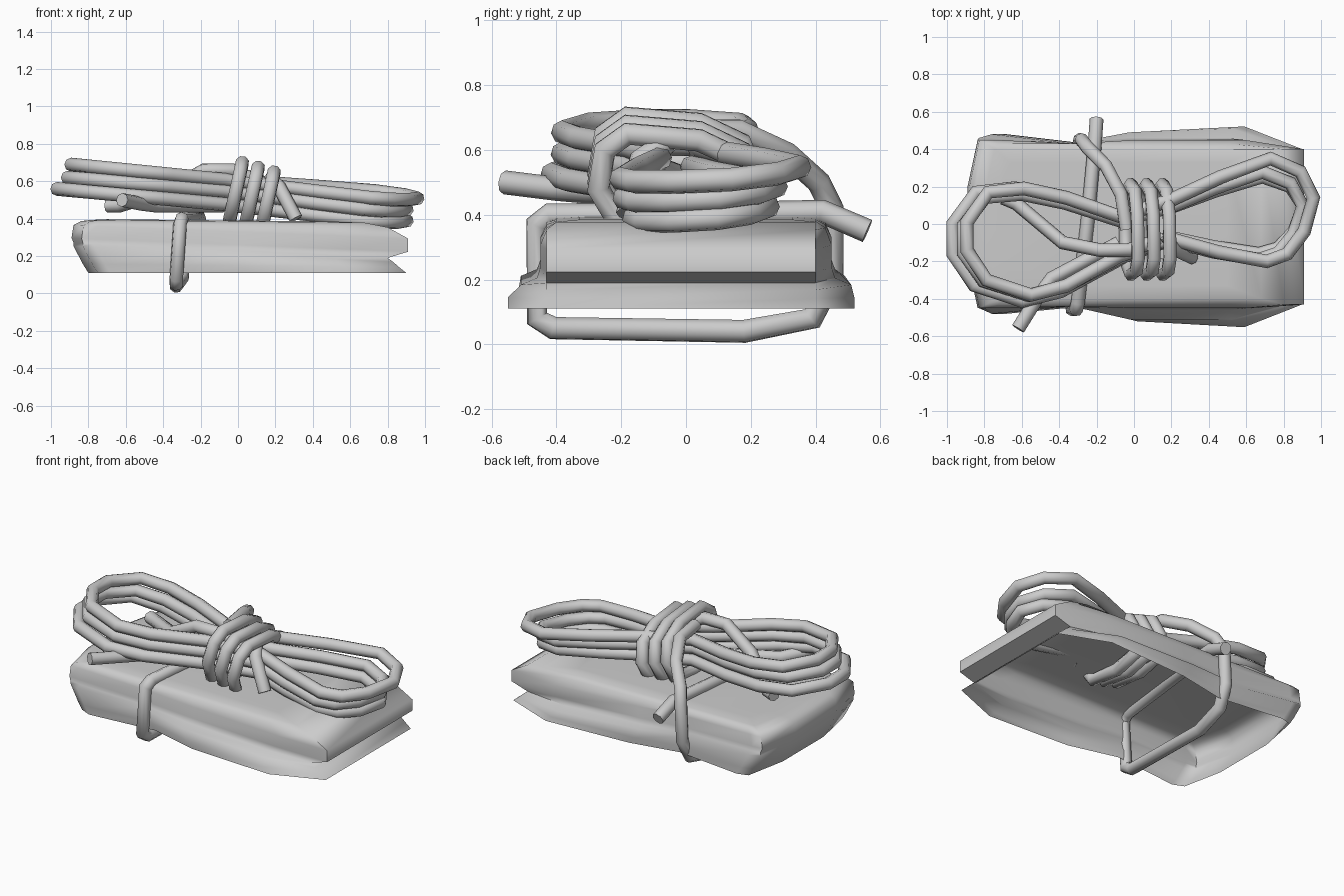
import bpy
import bmesh
import math
from mathutils import Vector

UNIT = 0.01          # coordinates below are written in hundredths
ROPE_RADIUS = 0.037

if "Cube" in bpy.data.objects:
    bpy.data.objects.remove(bpy.data.objects["Cube"], do_unlink=True)

# One plain grey for everything
grey = bpy.data.materials.new("plain_grey")
grey.use_nodes = True
grey.diffuse_color = (0.6, 0.6, 0.6, 1)
grey.node_tree.nodes["Principled BSDF"].inputs["Base Color"].default_value = grey.diffuse_color


def finish(obj, angle):
    """Assign the material and smooth the soft edges."""
    bpy.ops.object.select_all(action="DESELECT")
    obj.select_set(True)
    bpy.context.view_layer.objects.active = obj
    if obj.type == "CURVE":
        bpy.ops.object.convert(target="MESH")
        obj = bpy.context.view_layer.objects.active
    obj.data.materials.clear()
    obj.data.materials.append(grey)
    bpy.ops.object.shade_smooth_by_angle(angle=math.radians(angle))


def rope(name, points, closed=False):
    """Sweep an eight-sided rope along straight segments."""
    curve = bpy.data.curves.new(name, "CURVE")
    curve.dimensions = "3D"
    curve.bevel_depth = ROPE_RADIUS
    curve.bevel_resolution = 2
    curve.use_fill_caps = not closed
    spline = curve.splines.new("POLY")
    spline.points.add(len(points) - 1)
    for target, point in zip(spline.points, points):
        target.co = (*(Vector(point) * UNIT), 1)
    spline.use_cyclic_u = closed
    obj = bpy.data.objects.new(name, curve)
    bpy.context.collection.objects.link(obj)
    finish(obj, 50)


def blend(a, b, t):
    return a + (b - a) * t


# Folded cloth: a hollow shell lofted through rings, narrower above the fold
outline = [(0, -20), (3, -45), (7, -48), (32, -44), (50, -52), (82, -55), (100, -43),
           (100, 40), (82, 52), (50, 49), (32, 43), (7, 48), (3, 46), (0, 20)]


def cloth_ring(bm, height, left, right, limit, tilt):
    verts = []
    for u, y in outline:
        x = blend(left, right, u / 100)
        y = max(-limit, min(limit, y))
        verts.append(bm.verts.new(Vector((x, y, height - tilt * x)) * UNIT))
    return verts


bm = bmesh.new()
profile = [
    (11, -80, 90, 56, 0),
    (15, -83, 86, 55, 0.01),
    (21, -88, 83, 51, 0.05),
    (23, -88, 80, 46, 0.05),
    (26, -89, 91, 45, 0.04),
    (33, -88, 91, 45, 0.04),
    (37, -84, 80, 43, 0.02),
    (38.5, -79, 68, 40, 0.01),
    (39, -70, 50, 33, 0.01),
]
rings = [cloth_ring(bm, *row) for row in profile]
for low, high in zip(rings, rings[1:]):
    for i in range(len(low)):
        j = (i + 1) % len(low)
        bm.faces.new((low[i], low[j], high[j], high[i]))
bmesh.ops.triangulate(bm, faces=[bm.faces.new(rings[-1])])
mesh = bpy.data.meshes.new("folded_cloth")
bm.to_mesh(mesh)
bm.free()
cloth = bpy.data.objects.new("folded_cloth", mesh)
bpy.context.collection.objects.link(cloth)
finish(cloth, 65)

# Coiled bundle: the same two-lobed loop, reshaped for each turn
lobes = [(-8, 4), (-38, 14), (-62, 19), (-82, 17), (-94, 1), (-94, -14), (-83, -30),
         (-58, -38), (-38, -33), (-8, -17), (20, -8), (45, -15), (71, -20), (82, -16),
         (91, -4), (96, 14), (89, 28), (73, 35), (46, 25), (20, 13)]


def coil(name, heights, scales, widths, shift):
    left, middle, right = heights
    points = []
    for x, y in lobes:
        side = int(x > 0)
        if side:
            z = blend(middle, right, x / 95) + y * 0.07
        else:
            z = blend(middle, left, -x / 95)
        points.append((x * scales[side], y * widths[side] + shift, z))
    rope(name, points, closed=True)


coil("upper_coil", (69, 60, 50), (0.95, 1), (1, 1), 0)
coil("middle_coil", (62, 54, 44), (0.97, 0.94), (0.95, 0.85), -2)
coil("lower_coil", (56, 47, 38), (1.03, 0.94), (1.06, 0.75), -1)

# Inner strand crossing the left lobe, and the loose end below the bundle
rope("inner_strand", [(-70, 14, 47), (-63, 11, 47), (-38, -10, 55),
                      (-18, -14, 66), (-3, -14, 66), (15, -8, 58)])
rope("loose_end", [(-62, -56, 50), (-52, -40, 48), (-44, -29, 47), (-8, -10, 47)])

# Binding: three slanted turns around the middle of the bundle
turn = [(-27, 53), (-25, 65), (-18, 70), (4, 68), (17, 62),
        (21, 52), (17, 42), (0, 39), (-20, 41)]
for k, name in enumerate(("first_turn", "second_turn", "third_turn")):
    rope(name, [(8.5 * k - 1 + (z - 55) * 0.22, y, z - 2.5 * k) for y, z in turn], closed=True)
rope("binding_tail", [(17, -6, 62), (22, -14, 57), (31, -18, 40)])

# Tie: one rope running around the cloth and up into the binding
rope("cloth_tie", [
    (-20, 56, 35), (-21, 42, 41), (-25, 0, 40), (-30, -42, 40), (-31, -46, 37),
    (-33, -46, 8), (-33, -41, 5), (-33, 18, 4), (-30, 39, 8), (-29, 45, 20),
    (-28, 45, 42), (-25, 41, 50), (-15, 31, 59), (-7, 16, 66), (-4, -3, 66),
])
